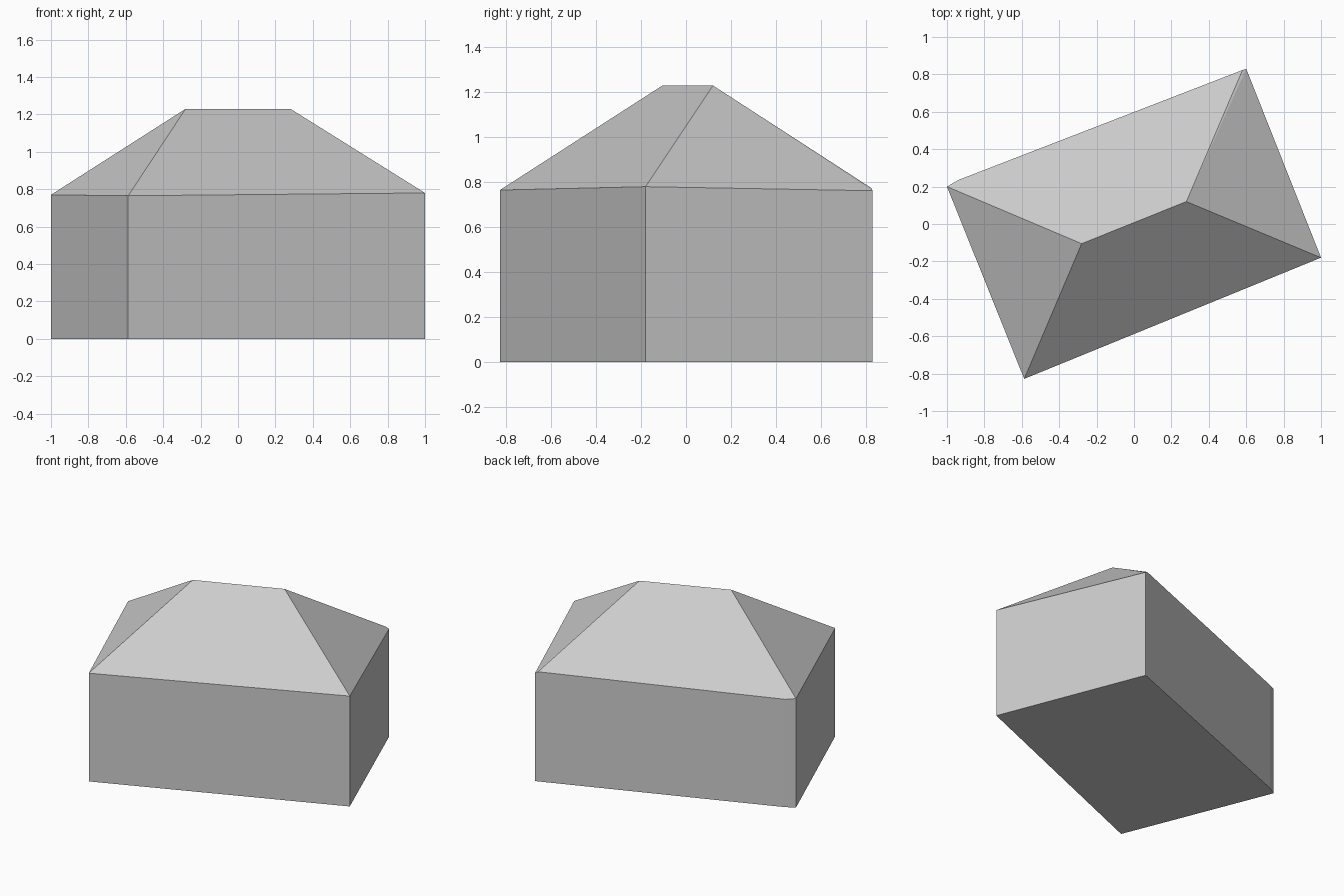
import bpy
import bmesh

cube = bpy.data.objects.get("Cube")
if cube:
    bpy.data.objects.remove(cube, do_unlink=True)

# One plain grey for the whole building
grey = bpy.data.materials.new("light_grey")
grey.use_nodes = True
colour = (0.6, 0.6, 0.6, 1)
grey.diffuse_color = colour
grey.node_tree.nodes["Principled BSDF"].inputs["Base Color"].default_value = colour

# Eave outline, counter-clockwise from the front corner, and the two ridge ends
eaves = [(-0.587, -0.828, 0.765), (1.0, -0.18, 0.78), (0.6, 0.83, 0.762),
         (0.58, 0.823, 0.775), (-0.94, 0.235, 0.762), (-1.0, 0.2, 0.77)]
ridge_left, ridge_right = (-0.28, -0.105, 1.23), (0.28, 0.12, 1.23)


def make_part(name, points, faces):
    bm = bmesh.new()
    verts = [bm.verts.new(p) for p in points]
    for face in faces:
        bm.faces.new([verts[i] for i in face])
    mesh = bpy.data.meshes.new(name)
    bm.to_mesh(mesh)
    bm.free()
    mesh.materials.append(grey)
    part = bpy.data.objects.new(name, mesh)
    bpy.context.collection.objects.link(part)
    return part


# Walls: upright faces from the ground to the eaves, with a floor
n = len(eaves)
ground = [(x, y, 0) for x, y, z in eaves]
sides = [(i, (i + 1) % n, (i + 1) % n + n, i + n) for i in range(n)]
make_part("walls", ground + eaves, sides + [tuple(reversed(range(n)))])

# Hipped roof: front slope, right hip, back slope, left hip
L, R = n, n + 1
make_part("hipped_roof", eaves + [ridge_left, ridge_right],
          [(0, 1, R, L), (1, 2, R), (2, 3, R), (3, 4, L, R), (4, 5, L), (5, 0, L)])
